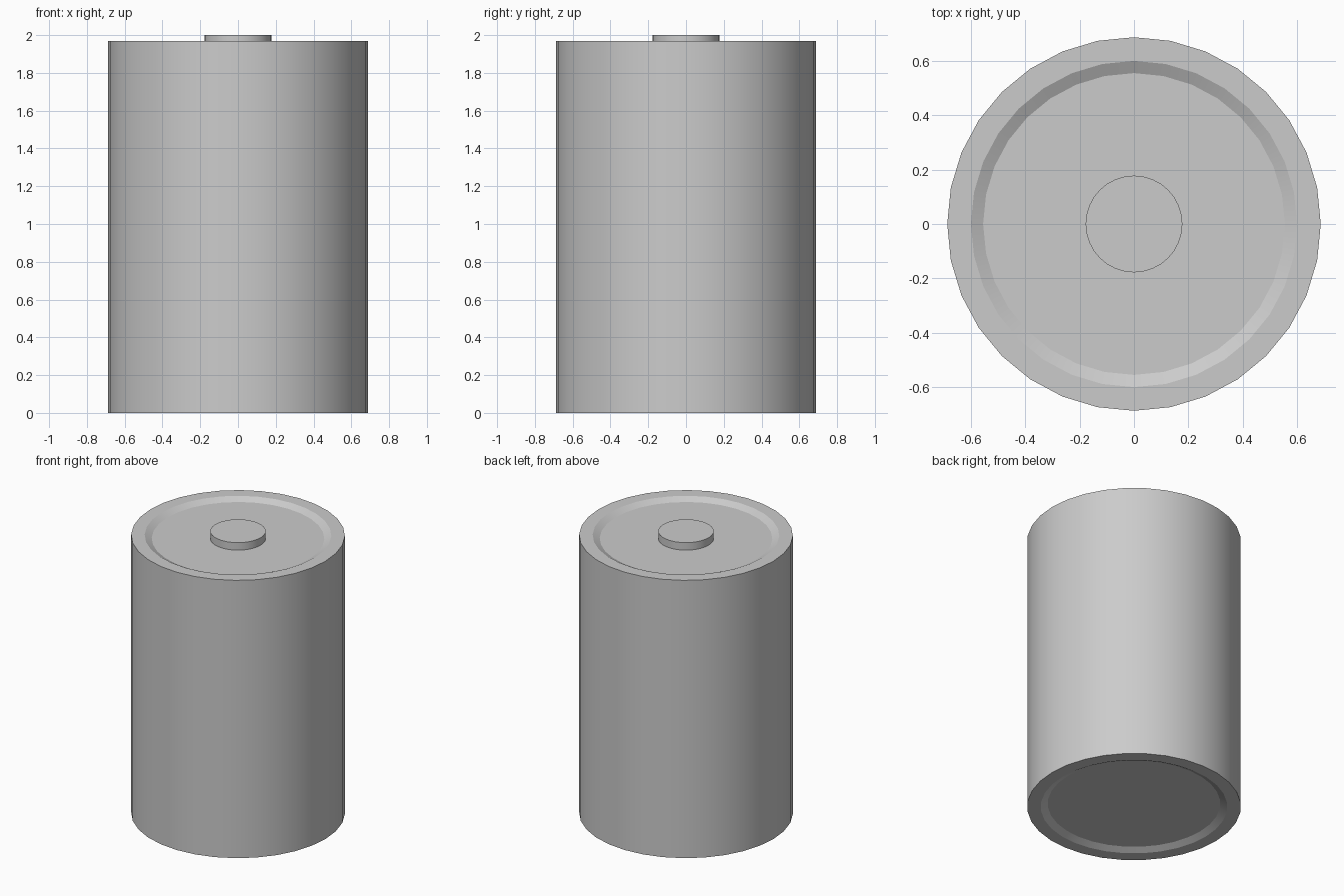
import bpy, bmesh
from math import cos, sin, pi, radians

if "Cube" in bpy.data.objects:
    bpy.data.objects.remove(bpy.data.objects["Cube"])


def lathe(name, profile, sides):
    """Spin (radius, z) points round z; both ends are closed with flat caps."""
    bm = bmesh.new()
    rings = [[bm.verts.new((r * cos(2 * pi * i / sides), r * sin(2 * pi * i / sides), z))
              for i in range(sides)] for r, z in profile]
    for low, high in zip(rings, rings[1:]):
        for i in range(sides):
            j = (i + 1) % sides
            bm.faces.new((low[i], low[j], high[j], high[i]))
    bm.faces.new(rings[0][::-1])
    bm.faces.new(rings[-1])
    bmesh.ops.recalc_face_normals(bm, faces=bm.faces)
    mesh = bpy.data.meshes.new(name)
    bm.to_mesh(mesh)
    bm.free()
    obj = bpy.data.objects.new(name, mesh)
    bpy.context.collection.objects.link(obj)
    bpy.ops.object.select_all(action='DESELECT')
    obj.select_set(True)
    bpy.context.view_layer.objects.active = obj
    bpy.ops.object.shade_smooth_by_angle(angle=radians(20))
    return obj


RADIUS, HEIGHT, RECESS = 0.687, 1.97, 0.023
half = [(0.555, RECESS), (0.60, 0.0), (RADIUS, 0.0)]

# Can with a shallow bevelled recess in each end
lathe("battery_body", half + [(r, HEIGHT - z) for r, z in reversed(half)], 32)

# Positive contact standing on the top recess floor
lathe("terminal_button", [(0.178, HEIGHT - RECESS), (0.178, 2.0)], 32)
